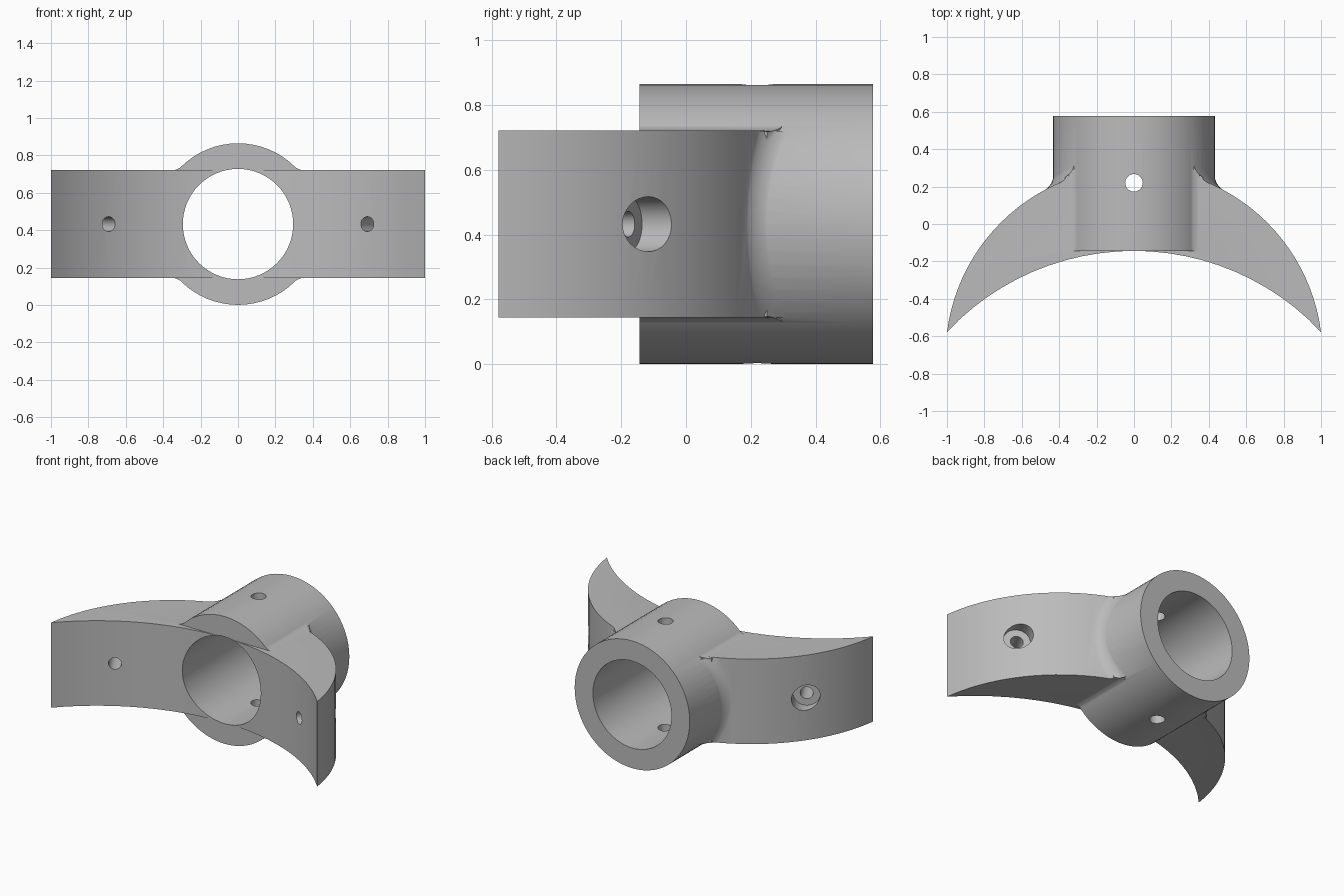
import bpy, bmesh, math
from mathutils import Vector, Matrix

cube = bpy.data.objects.get("Cube")
if cube:
    bpy.data.objects.remove(cube)

MID = 0.4325                       # height of the tube axis
TUBE_R, BORE_R = 0.432, 0.295
FRONT, BACK = -0.1435, 0.577
HALF = 0.2885                      # half height of the wings
IN_R, IN_Y = 1.371, -1.515         # concave face of the wings
OUT_R, OUT_Y = 1.008, -0.7056      # convex face of the wings
FILLET, SINK = 0.115, 0.003

grey = bpy.data.materials.new("plain grey")
grey.use_nodes = True
grey.diffuse_color = (0.5, 0.5, 0.5, 1)
grey.node_tree.nodes["Principled BSDF"].inputs["Base Color"].default_value = (0.5, 0.5, 0.5, 1)


def finish(name, bm):
    bmesh.ops.recalc_face_normals(bm, faces=bm.faces)
    mesh = bpy.data.meshes.new(name)
    bm.to_mesh(mesh)
    bm.free()
    mesh.materials.append(grey)
    obj = bpy.data.objects.new(name, mesh)
    bpy.context.collection.objects.link(obj)
    return obj


def loft(name, rings, clip=None):
    """Closed solid through matching cross-sections, optionally clipped in height."""
    bm = bmesh.new()
    loops = [[bm.verts.new(p) for p in ring] for ring in rings]
    n = len(loops[0])
    for a, b in zip(loops, loops[1:]):
        for i in range(n):
            j = (i + 1) % n
            bm.faces.new((a[i], a[j], b[j], b[i]))
    bm.faces.new(loops[0])
    bm.faces.new(loops[-1][::-1])
    if clip:
        for s in (-1, 1):
            bmesh.ops.bisect_plane(bm, geom=bm.verts[:] + bm.edges[:] + bm.faces[:],
                                   plane_co=(0, 0, MID + s * clip), plane_no=(0, 0, s),
                                   clear_outer=True)
            bmesh.ops.holes_fill(bm, edges=bm.edges[:])
    return finish(name, bm)


def rod(name, start, end, radius, sides):
    start, end = Vector(start), Vector(end)
    axis = end - start
    bm = bmesh.new()
    turn = axis.to_track_quat('Z', 'Y').to_matrix().to_4x4()
    bmesh.ops.create_cone(bm, cap_ends=True, segments=sides, radius1=radius, radius2=radius,
                          depth=axis.length,
                          matrix=Matrix.Translation((start + end) / 2) @ turn)
    return finish(name, bm)


def combine(body, other, operation):
    other.hide_render = True
    bpy.context.view_layer.objects.active = body
    mod = body.modifiers.new(operation.lower(), 'BOOLEAN')
    mod.operation, mod.solver, mod.object = operation, 'EXACT', other
    bpy.ops.object.modifier_apply(modifier=mod.name)
    bpy.data.objects.remove(other)


def fillet_arc(centre, u, v, steps=8):
    return [centre + u.slerp(v, i / steps) * FILLET for i in range(steps + 1)]


# Tube body
body = rod("saddle_bracket", (0, FRONT, MID), (0, BACK, MID), TUBE_R, 64)

# Crescent wings
out_a, in_a = math.asin(1 / OUT_R), math.asin(1 / IN_R)
outline = []
for i in range(49):
    a = out_a * (i / 24 - 1)
    outline.append((OUT_R * math.sin(a), OUT_Y + OUT_R * math.cos(a)))
for i in range(1, 24):
    a = in_a * (1 - i / 12)
    outline.append((IN_R * math.sin(a), IN_Y + IN_R * math.cos(a)))
wings = loft("wings", [[(x, y, MID + s * HALF) for x, y in outline] for s in (-1, 1)])
combine(body, wings, 'UNION')

tube_r, wing_r, flat = TUBE_R - SINK, OUT_R - SINK, HALF - SINK
for side in (-1, 1):
    # Rolling fillet between the convex wing face and the tube
    rings = []
    for i in range(21):
        a = 0.95 * (i / 10 - 1)
        x = (tube_r + FILLET) * math.cos(a)
        dy = math.sqrt((wing_r + FILLET) ** 2 - x * x)
        centre = Vector((x, OUT_Y + dy, MID + (tube_r + FILLET) * math.sin(a)))
        u = Vector((-math.cos(a), 0, -math.sin(a)))
        v = Vector((-x, -dy, 0)).normalized()
        ring = fillet_arc(centre, u, v)
        ring.append(centre + (u + v).normalized() * FILLET * 1.8)
        rings.append([(side * p.x, p.y, p.z) for p in ring])
    combine(body, loft("back_fillet", rings, HALF - 0.0005), 'UNION')

    # Fillets between the flat wing edges and the tube
    xc = math.sqrt((tube_r + FILLET) ** 2 - (flat + FILLET) ** 2)
    centre = Vector((xc, 0, flat + FILLET))
    profile = fillet_arc(centre, -centre.normalized(), Vector((0, 0, -1)))
    profile += [Vector((xc, 0, 0.25)), Vector((0.27, 0, 0.25))]
    for up in (-1, 1):
        rings = [[(side * p.x, FRONT + 0.0005, MID + up * p.z) for p in profile],
                 [(side * p.x, 0.25 + (xc - p.x) * 0.8, MID + up * p.z) for p in profile]]
        combine(body, loft("edge_fillet", rings), 'UNION')

# Main bore and vertical pin hole
combine(body, rod("bore", (0, -1, MID), (0, 1, MID), BORE_R, 64), 'DIFFERENCE')
combine(body, rod("pin_hole", (0, 0.22, -0.5), (0, 0.22, 1.5), 0.047, 24), 'DIFFERENCE')

# Counterbored screw holes, square to the concave face
for side in (-1, 1):
    a = math.radians(30.3) * side

    def along(r):
        return (r * math.sin(a), IN_Y + r * math.cos(a), MID)

    combine(body, rod("screw_hole", along(1.2), along(1.9), 0.04, 24), 'DIFFERENCE')
    combine(body, rod("counterbore", along(1.548), along(2.0), 0.085, 32), 'DIFFERENCE')

bpy.ops.object.select_all(action='DESELECT')
body.select_set(True)
bpy.context.view_layer.objects.active = body
bpy.ops.object.shade_smooth_by_angle(angle=math.radians(30))
